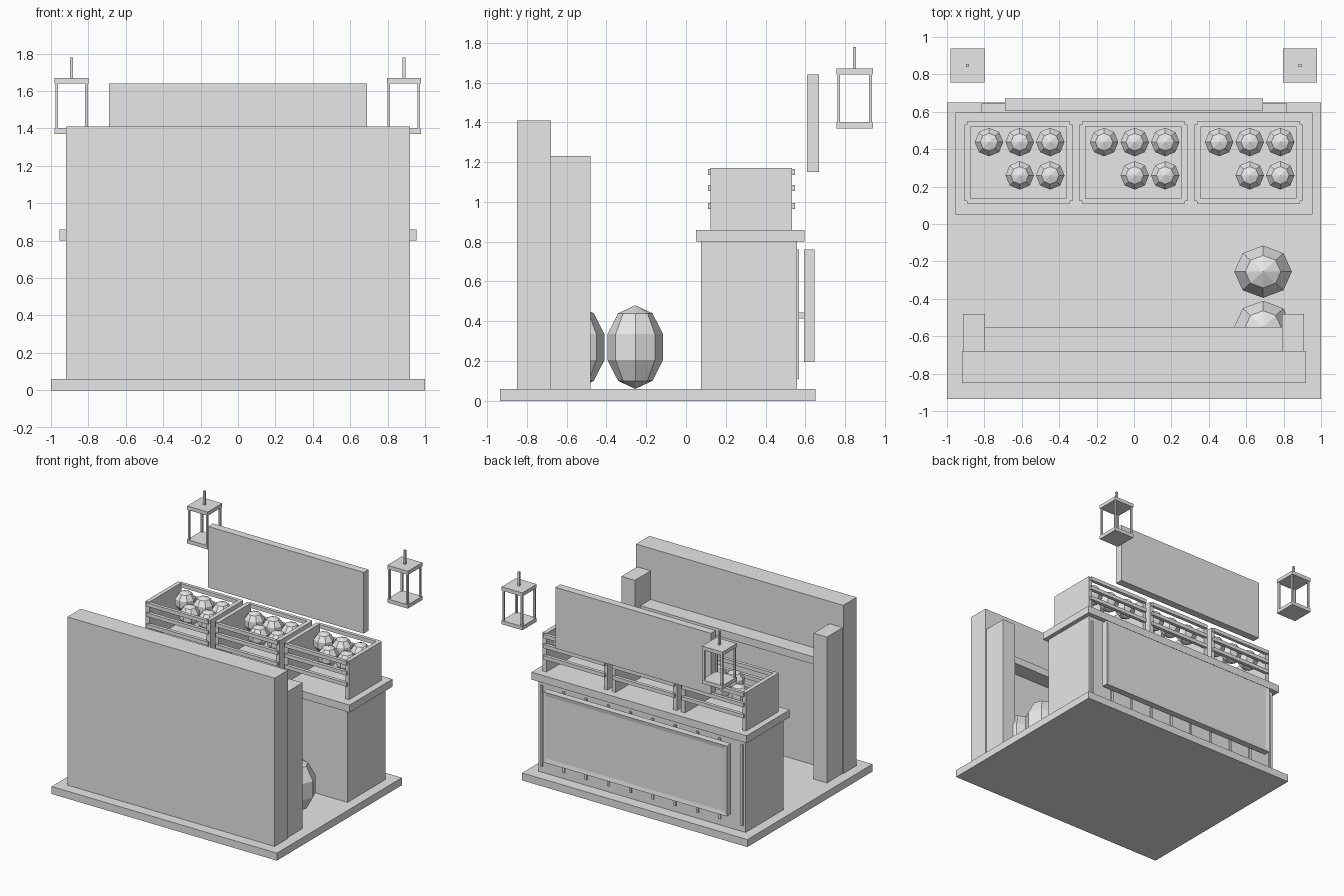
import bpy
import bmesh

cube = bpy.data.objects.get("Cube")
if cube:
    bpy.data.objects.remove(cube, do_unlink=True)

grey = bpy.data.materials.new("plain grey")
grey.use_nodes = True
grey.diffuse_color = (0.8, 0.8, 0.8, 1)
grey.node_tree.nodes["Principled BSDF"].inputs["Base Color"].default_value = (0.8, 0.8, 0.8, 1)


def finish(name, bm):
    mesh = bpy.data.meshes.new(name)
    bm.to_mesh(mesh)
    bm.free()
    mesh.materials.append(grey)
    obj = bpy.data.objects.new(name, mesh)
    bpy.context.collection.objects.link(obj)
    return obj


def add_box(bm, x, y, z):
    """Add a box spanning the (low, high) pairs x, y and z."""
    made = bmesh.ops.create_cube(bm, size=1)["verts"]
    for v in made:
        for axis, (low, high) in enumerate((x, y, z)):
            v.co[axis] = high if v.co[axis] > 0 else low


def box(name, x, y, z):
    bm = bmesh.new()
    add_box(bm, x, y, z)
    return finish(name, bm)


def gourd(name, centre, radii):
    """Eight-sided, flat-shaded fruit."""
    bm = bmesh.new()
    bmesh.ops.create_uvsphere(bm, u_segments=8, v_segments=5, radius=1)
    bmesh.ops.scale(bm, vec=radii, verts=bm.verts)
    bmesh.ops.translate(bm, vec=centre, verts=bm.verts)
    finish(name, bm)


# Floor and front wall with posts and shelf
box("floor", (-1, 1), (-0.935, 0.65), (0, 0.06))
box("front_wall", (-0.92, 0.92), (-0.85, -0.68), (0.06, 1.41))
box("right_post", (-0.915, -0.797), (-0.68, -0.48), (0.06, 1.23))
box("left_post", (0.79, 0.91), (-0.68, -0.48), (0.06, 1.23))
box("wall_shelf", (-0.8, 0.79), (-0.68, -0.55), (0.94, 1.0))

# Counter
box("counter_body", (-0.92, 0.92), (0.075, 0.557), (0.06, 0.8))
box("counter_top", (-0.955, 0.955), (0.05, 0.595), (0.8, 0.86))

# Vertical battens on the counter back
bm = bmesh.new()
for i in range(10):
    x = -0.89 + i * 0.1978
    add_box(bm, (x - 0.009, x + 0.009), (0.55, 0.567), (0.11, 0.76))
finish("counter_battens", bm)

# Notice board with a recessed field
bm = bmesh.new()
add_box(bm, (-0.815, 0.815), (0.593, 0.647), (0.195, 0.76))
bm.normal_update()
back = [f for f in bm.faces if f.normal.y > 0.9]
bmesh.ops.inset_region(bm, faces=back, thickness=0.045)
bmesh.ops.translate(bm, vec=(0, -0.006, 0), verts=back[0].verts)
finish("notice_board", bm)
box("board_bracket", (-0.02, 0.02), (0.56, 0.594), (0.415, 0.445))

# Hanging sign
box("sign", (-0.69, 0.69), (0.608, 0.67), (1.15, 1.64))

# Crates with slatted sides and fruit
for number, cx in enumerate((-0.618, -0.003, 0.612), 1):
    bm = bmesh.new()
    for side in (-1, 1):
        ends = sorted((cx + side * 0.255, cx + side * 0.288))
        add_box(bm, ends, (0.122, 0.532), (0.86, 1.17))
    for y in (0.11, 0.522):
        for z in (0.965, 1.055, 1.136):
            add_box(bm, (cx - 0.275, cx + 0.275), (y, y + 0.027), (z, z + 0.03))
    finish(f"crate_{number}", bm)
    spots = [(-0.157, 0.438), (0.007, 0.438), (0.17, 0.438), (0.007, 0.26), (0.17, 0.26)]
    for k, (dx, y) in enumerate(spots, 1):
        gourd(f"crate_{number}_fruit_{k}", (cx + dx, y, 1.085), (0.08, 0.08, 0.08))

# Large gourds on the floor
for number, y in enumerate((-0.255, -0.55), 1):
    gourd(f"floor_gourd_{number}", (0.69, y, 0.27), (0.162, 0.147, 0.21))

# Lanterns
for side, sx in (("right", -0.89), ("left", 0.887)):
    bm = bmesh.new()
    cy, h = 0.848, 0.0915
    for z in (1.37, 1.64):
        add_box(bm, (sx - h, sx + h), (cy - h, cy + h), (z, z + 0.03))
    for dx in (-0.08, 0.08):
        for dy in (-0.08, 0.08):
            px, py, t = sx + dx, cy + dy, 0.007
            add_box(bm, (px - t, px + t), (py - t, py + t), (1.4, 1.64))
    add_box(bm, (sx - 0.008, sx + 0.008), (cy - 0.008, cy + 0.008), (1.67, 1.78))
    finish(f"{side}_lantern", bm)
